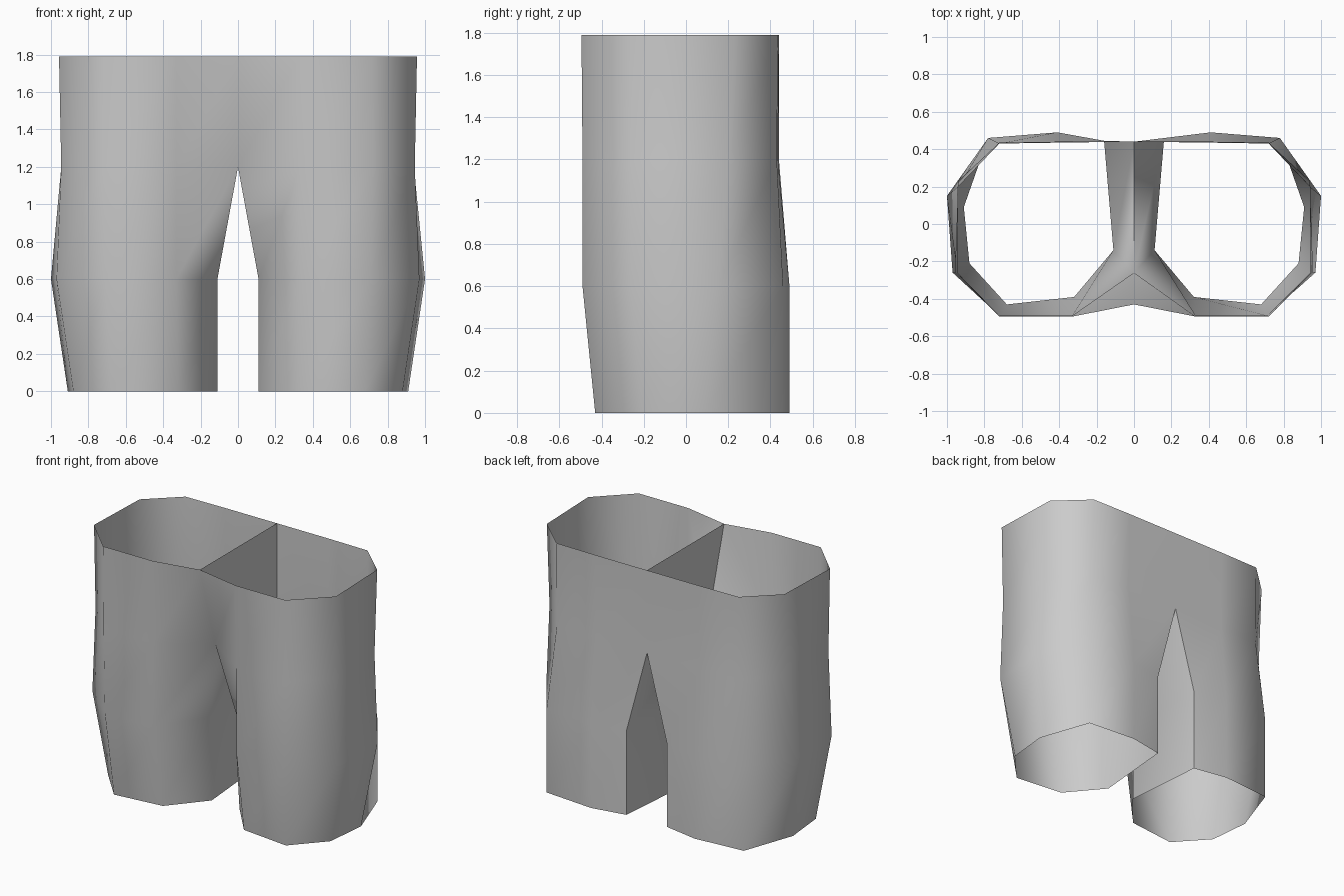
import bpy
import bmesh
import math

cube = bpy.data.objects.get("Cube")
if cube:
    bpy.data.objects.remove(cube, do_unlink=True)

fabric = bpy.data.materials.new("grey_fabric")
fabric.use_nodes = True
grey = (0.6, 0.6, 0.6, 1)
fabric.diffuse_color = grey
fabric.node_tree.nodes["Principled BSDF"].inputs["Base Color"].default_value = grey

# Left leg outlines by height, from the inner front round the outside to the inner back
RINGS = {
    0.0: [(.11, -.14), (.32, -.39), (.68, -.43), (.88, -.21),
          (.91, .09), (.78, .46), (.41, .49), (.16, .445)],
    0.6: [(.11, -.14), (.33, -.49), (.71, -.49), (.97, -.26),
          (1.0, .15), (.78, .46), (.41, .49), (.16, .445)],
    1.2: [(0, -.26), (.33, -.49), (.72, -.49), (.945, -.26),
          (.94, .2), (.72, .43), (.41, .435), (0, .44)],
    1.79: [(0, -.43), (.33, -.495), (.72, -.495), (.957, -.26),
           (.94, .23), (.72, .435), (.41, .44), (0, .44)],
}


def finish(bm, name):
    mesh = bpy.data.meshes.new(name)
    bm.to_mesh(mesh)
    bm.free()
    mesh.materials.append(fabric)
    obj = bpy.data.objects.new(name, mesh)
    bpy.context.collection.objects.link(obj)
    return obj


# Both legs and the joined upper shell, open at the waist and hems
bm = bmesh.new()
for side in (1, -1):
    rows = [[bm.verts.new((side * x, y, z)) for x, y in ring]
            for z, ring in RINGS.items()]
    for level, (low, high) in enumerate(zip(rows, rows[1:])):
        panels = [(i, i + 1) for i in range(len(low) - 1)]
        if level < 2:
            panels.append((len(low) - 1, 0))  # inner thigh
        for a, b in panels:
            quad = [low[a], low[b], high[b], high[a]]
            bm.faces.new(quad[::side])
bmesh.ops.remove_doubles(bm, verts=bm.verts, dist=0.0005)
shell = finish(bm, "shorts_shell")

bpy.ops.object.select_all(action="DESELECT")
shell.select_set(True)
bpy.context.view_layer.objects.active = shell
bpy.ops.object.shade_smooth_by_angle(angle=math.radians(60))

# Flat divider between the legs, from the crotch up to the waist
bm = bmesh.new()
crotch, waist = list(RINGS.items())[2:]
corners = [(0, crotch[1][0][1], crotch[0]), (0, crotch[1][-1][1], crotch[0]),
           (0, waist[1][-1][1], waist[0]), (0, waist[1][0][1], waist[0])]
bm.faces.new([bm.verts.new(c) for c in corners])
finish(bm, "centre_divider")
